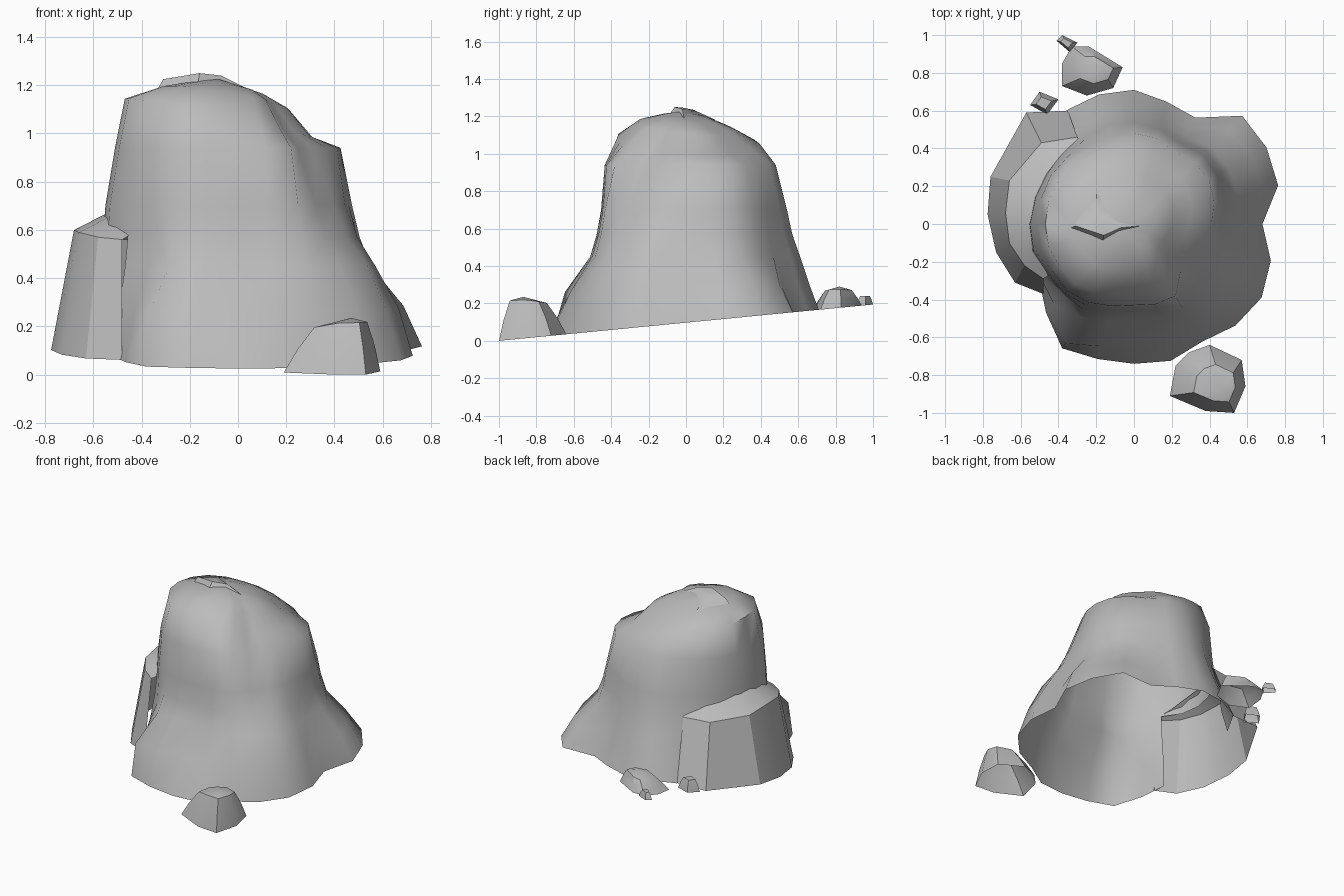
import bpy
import bmesh
import math
from mathutils import Vector

cube = bpy.data.objects.get("Cube")
if cube:
    bpy.data.objects.remove(cube, do_unlink=True)

stone = bpy.data.materials.new("grey_stone")
stone.use_nodes = True
GREY = (0.5, 0.5, 0.5, 1)
stone.diffuse_color = GREY
stone.node_tree.nodes["Principled BSDF"].inputs["Base Color"].default_value = GREY


def ground(y):
    """Height of the sloping ground under the rocks."""
    return 0.097 + 0.097 * y


def loft(name, rings, peak=None, closed=True, angle=40, gap=(), gap_rows=0):
    """Skin a stack of equal-length rings, open below, with an optional peak.
    Columns in gap are left out of the lowest gap_rows strips."""
    bm = bmesh.new()
    rows = [[bm.verts.new(p) for p in ring] for ring in rings]
    count = len(rows[0])
    last = count if closed else count - 1
    for level, (low, high) in enumerate(zip(rows, rows[1:])):
        for i in range(last):
            if level < gap_rows and i in gap:
                continue
            j = (i + 1) % count
            bm.faces.new((low[i], low[j], high[j], high[i]))
    if peak is not None:
        tip = bm.verts.new(peak)
        for i in range(last):
            bm.faces.new((rows[-1][i], rows[-1][(i + 1) % count], tip))
    loose = [v for v in bm.verts if not v.link_faces]
    bmesh.ops.delete(bm, geom=loose, context="VERTS")
    bmesh.ops.recalc_face_normals(bm, faces=bm.faces)
    # Open strips need a definite outward side
    middle = sum((f.calc_center_median() for f in bm.faces), Vector()) / len(bm.faces)
    if sum(f.normal.dot(f.calc_center_median() - middle) for f in bm.faces) < 0:
        bmesh.ops.reverse_faces(bm, faces=bm.faces)
    mesh = bpy.data.meshes.new(name)
    bm.to_mesh(mesh)
    bm.free()
    obj = bpy.data.objects.new(name, mesh)
    bpy.context.collection.objects.link(obj)
    mesh.materials.append(stone)
    bpy.ops.object.select_all(action="DESELECT")
    obj.select_set(True)
    bpy.context.view_layer.objects.active = obj
    bpy.ops.object.shade_smooth_by_angle(angle=math.radians(angle))


# Main rock: radii in hundredths, counter-clockwise from the left side
FOOT = [68, 79, 81, 81, 65, 67, 71, 71, 70, 62, 58, 58,
        58, 58, 58, 66, 76, 74, 74, 75, 72, 76, 78, 75]
HEEL = [62, 71, 72, 71, 59, 62, 66, 67, 64, 58, 57, 57,
        57, 58, 57, 60, 73, 67, 62, 64, 66, 70, 71, 69]
SKIRT = [53, 57, 58, 58, 54, 58, 61, 61, 58, 56, 55, 55,
         57, 57, 54, 53, 57, 53, 50, 52, 56, 60, 62, 59]
WAIST = [46, 49, 51, 52, 49, 52, 54, 54, 52, 52, 53, 54,
         55, 55, 52, 52, 50, 47, 45, 46, 50, 46, 46, 46]
SHOULDER = [41, 44, 46, 46, 44, 47, 48, 48, 48, 50, 51, 51,
            51, 51, 50, 50, 48, 45, 43, 44, 44, 35, 36, 38]


def ring(radii, height):
    points = []
    for i, r in enumerate(radii):
        a = math.tau * i / len(radii)
        x, y = r / 100 * math.cos(a), r / 100 * math.sin(a)
        points.append((x, y, height(x, y)))
    return points


ledge = [s + (w - s) * 0.6 for s, w in zip(SKIRT, WAIST)]
crest = [r * (0.82 - 0.1 * math.cos(math.tau * i / 24)) for i, r in enumerate(SHOULDER)]
brow = [r * 0.68 for r in crest]
crown = [r * 0.35 for r in crest]
loft("main_rock", [
    ring(FOOT, lambda x, y: ground(y)),
    ring(HEEL, lambda x, y: 0.28 + 0.03 * y),
    ring(SKIRT, lambda x, y: 0.45),
    ring(ledge, lambda x, y: 0.57),
    ring(WAIST, lambda x, y: 0.7),
    ring(SHOULDER, lambda x, y: 0.94),
    ring(crest, lambda x, y: 1.05 - 0.2 * x - 0.04 * y),
    ring(brow, lambda x, y: 1.14 - 0.16 * x - 0.09 * y),
    ring(crown, lambda x, y: 1.185 - 0.2 * x - 0.08 * y),
], peak=(-0.08, -0.03, 1.225), angle=60, gap=range(9, 14), gap_rows=3)

# Side slab: flat-faced buttress closing the right side of the rock
slab_foot = [(-0.35, 0.6), (-0.57, 0.59), (-0.76, 0.25), (-0.775, 0.05),
             (-0.73, -0.15), (-0.63, -0.31), (-0.48, -0.37)]
slab_rim = [(-0.3, 0.46, 0.56), (-0.49, 0.43, 0.56), (-0.66, 0.23, 0.58),
            (-0.68, 0.06, 0.6), (-0.66, -0.1, 0.59), (-0.58, -0.22, 0.57), (-0.48, -0.29, 0.56)]
slab_top = []
for x, y, z in slab_rim:
    r = math.hypot(x, y)
    slab_top.append((x * 0.53 / r, y * 0.53 / r, z + (r - 0.53) / 2))
loft("side_slab", [[(x, y, ground(y)) for x, y in slab_foot], slab_rim, slab_top],
     closed=False, angle=25)

# Summit chip: small wedge breaking the top, fading into the rock behind
loft("summit_chip", [
    [(-0.33, -0.02, 1.19), (-0.17, -0.11, 1.18), (0.03, -0.01, 1.19), (-0.2, 0.16, 1.18)],
    [(-0.31, -0.01, 1.225), (-0.16, -0.06, 1.25), (-0.07, -0.02, 1.24), (-0.19, 0.04, 1.235)],
], peak=(-0.16, -0.02, 1.247), angle=35)


def boulder(name, outline, peak, fall=0.25, angle=35):
    """Domed loose stone whose steep side lies nearest its peak."""
    px, py, pz = peak
    rows = []
    for inward, rise in ((0, 0), (0.2, 0.56), (0.45, 1)):
        row = []
        for x, y in outline:
            nx, ny = x + (px - x) * inward, y + (py - y) * inward
            drop = fall * math.hypot(nx - px, ny - py) * rise
            row.append((nx, ny, ground(y) + (pz - ground(y)) * rise - drop))
        rows.append(row)
    loft(name, rows, peak, angle=angle)


# Loose stones around the foot
boulder("front_boulder",
        [(0.19, -0.91), (0.38, -0.99), (0.53, -1.0), (0.59, -0.86), (0.57, -0.72),
         (0.4, -0.64), (0.29, -0.68), (0.22, -0.75)], (0.47, -0.87, 0.235))
boulder("back_boulder",
        [(-0.38, 0.73), (-0.25, 0.68), (-0.11, 0.72), (-0.06, 0.83), (-0.24, 0.94),
         (-0.33, 0.94), (-0.38, 0.85)], (-0.17, 0.82, 0.29))
boulder("far_pebble", [(-0.41, 0.97), (-0.34, 0.91), (-0.3, 0.96), (-0.38, 1.0)],
        (-0.36, 0.96, 0.24), fall=0, angle=20)
boulder("near_pebble", [(-0.55, 0.63), (-0.46, 0.58), (-0.4, 0.66), (-0.5, 0.7)],
        (-0.48, 0.64, 0.24), fall=0, angle=20)
